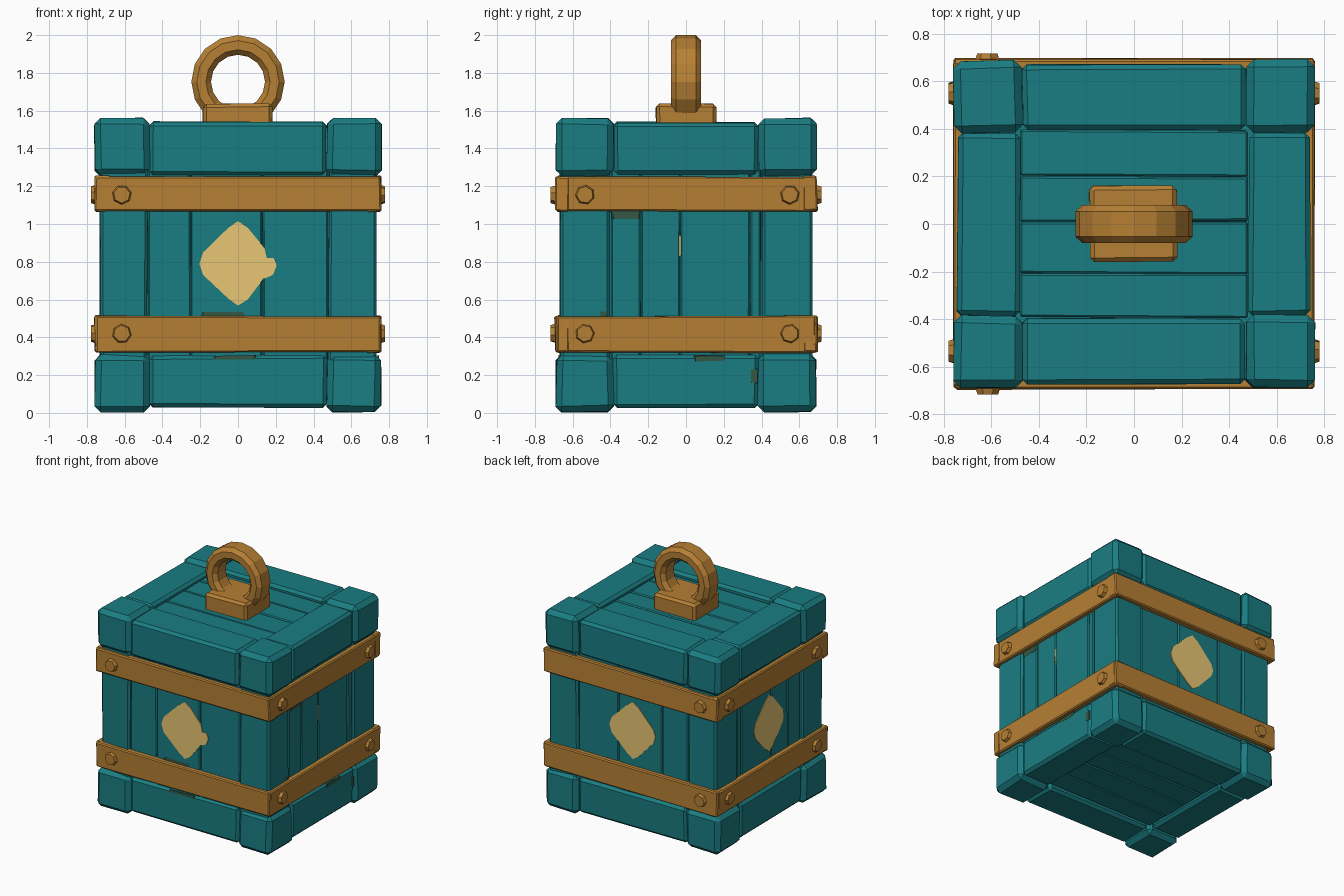
import bpy, bmesh, math, random
from mathutils import Vector, Matrix

if "Cube" in bpy.data.objects:
    bpy.data.objects.remove(bpy.data.objects["Cube"])

random.seed(7)


def material(name, rgb):
    m = bpy.data.materials.new(name)
    m.diffuse_color = (*rgb, 1)
    m.use_nodes = True
    m.node_tree.nodes["Principled BSDF"].inputs["Base Color"].default_value = m.diffuse_color
    return m


TEAL = material("teal_wood", (0.010, 0.205, 0.225))
GOLD = material("bronze_metal", (0.47, 0.215, 0.034))
SAND = material("pale_gold_paint", (0.80, 0.57, 0.175))
STAIN = material("dark_olive_stain", (0.035, 0.095, 0.06))


def finish(name, bm, mat):
    bmesh.ops.recalc_face_normals(bm, faces=bm.faces)
    me = bpy.data.meshes.new(name)
    bm.to_mesh(me)
    bm.free()
    me.materials.append(mat)
    ob = bpy.data.objects.new(name, me)
    bpy.context.collection.objects.link(ob)
    return ob


def box(name, lo, hi, mat, bevel=0.02, wobble=(0.005, 0.005, 0.005)):
    """Hand-hewn block: corners slightly moved, then chamfered edges."""
    lo, hi = Vector(map(min, lo, hi)), Vector(map(max, lo, hi))
    bm = bmesh.new()
    bmesh.ops.create_cube(bm, size=1)
    for v in bm.verts:
        for i in range(3):
            v.co[i] = (lo[i] + hi[i]) / 2 + v.co[i] * (hi[i] - lo[i]) \
                + random.uniform(-wobble[i], wobble[i])
    if bevel:
        bmesh.ops.bevel(bm, geom=bm.edges[:], offset=bevel, segments=1,
                        affect='EDGES', profile=0.5)
    return finish(name, bm, mat)


SIGNS = (-1, 1)

# Inner core closes the gaps between planks
box("inner_core", (-0.68, -0.62, 0.09), (0.68, 0.62, 1.465), TEAL, 0, (0, 0, 0))

# Corner blocks and corner posts
for sx in SIGNS:
    for sy in SIGNS:
        for z0, z1 in ((0.005, 0.31), (1.255, 1.56)):
            box("corner_block", (sx * 0.47, sy * 0.385, z0),
                (sx * 0.757, sy * 0.688, z1), TEAL, 0.032, (0.006,) * 3)
        box("corner_post", (sx * 0.48, sy * 0.40, 0.25),
            (sx * 0.728, sy * 0.665, 1.3), TEAL, 0.014, (0.006, 0.006, 0))

# Frame beams round the top and bottom
for z0, z1 in ((0.03, 0.305), (1.26, 1.54)):
    for s in SIGNS:
        box("long_beam", (-0.468, s * 0.395, z0), (0.468, s * 0.672, z1), TEAL, 0.02)
        box("side_beam", (s * 0.481, -0.383, z0), (s * 0.742, 0.383, z1), TEAL, 0.02)

# Vertical wall planks
seams_x = (-0.477, -0.25, 0.13, 0.477)
seams_y = (-0.397, -0.24, -0.03, 0.34, 0.397)
for s in SIGNS:
    for a, b in zip(seams_x, seams_x[1:]):
        box("wall_plank", (a + .001, s * 0.60, 0.25), (b - .001, s * 0.656, 1.3),
            TEAL, 0.008, (0.002, 0.002, 0))
    for a, b in zip(seams_y, seams_y[1:]):
        box("side_plank", (s * 0.66, a + .001, 0.25), (s * 0.72, b - .001, 1.3),
            TEAL, 0.008, (0.002, 0.002, 0))

# Lid and floor planks
seams_lid = (-0.395, -0.21, 0.01, 0.2, 0.395)
for z0, z1 in ((0.055, 0.12), (1.44, 1.512)):
    for a, b in zip(seams_lid, seams_lid[1:]):
        box("panel_plank", (-0.48, a + .001, z0), (0.48, b - .001, z1),
            TEAL, 0.008, (0, 0.004, 0.003))

# Metal bands
for z0, z1 in ((0.322, 0.513), (1.067, 1.252)):
    for s in SIGNS:
        box("front_band", (-0.755, s * 0.62, z0), (0.757, s * 0.695, z1),
            GOLD, 0.008, (0.005, 0.004, 0.006))
        box("side_band", (s * 0.68, -0.685, z0), (s * 0.758, 0.685, z1),
            GOLD, 0.008, (0.004, 0.004, 0.006))


# Bolts: chamfered heads
def bolt(pos, normal):
    bm = bmesh.new()
    rot = Vector((0, 0, 1)).rotation_difference(Vector(normal)).to_matrix().to_4x4()
    spin = Matrix.Rotation(random.uniform(0, 1), 4, 'Z')
    bmesh.ops.create_cone(bm, cap_ends=True, segments=7, radius1=0.062,
                          radius2=0.044, depth=0.055,
                          matrix=Matrix.Translation(pos) @ rot @ spin)
    finish("bolt", bm, GOLD)


for z in (0.42, 1.155):
    for s in SIGNS:
        bolt((-0.615, s * 0.69, z), (0, s, 0))
        for y in (-0.535, 0.55):
            bolt((s * 0.752, y, z), (s, 0, 0))


# Painted diamonds on the front, back and left
LEFT_SIDE = ((0.25, -0.19), (0, -0.222), (-0.25, -0.185), (-0.9, -0.06), (-1, 0),
             (-0.9, 0.06), (-0.25, 0.19), (0, 0.225), (0.25, 0.19))
NOTCHED = ((0.68, 0.085), (0.74, 0.03), (0.92, 0.03), (1, -0.01), (0.9, -0.06), (0.66, -0.08))
POINTED = ((0.88, 0.05), (0.96, 0), (0.88, -0.05))


def diamond(angle, dist, half_w, right_side):
    bm = bmesh.new()
    face = bm.faces.new([bm.verts.new((u * half_w, -dist, 0.79 + w))
                         for u, w in LEFT_SIDE + right_side])
    ext = bmesh.ops.extrude_face_region(bm, geom=[face])
    for v in ext["geom"]:
        if isinstance(v, bmesh.types.BMVert):
            v.co.y -= 0.008
    bm.transform(Matrix.Rotation(angle, 4, 'Z'))
    finish("painted_diamond", bm, SAND)


diamond(0, 0.654, 0.205, NOTCHED)
diamond(math.pi, 0.654, 0.205, POINTED)
diamond(-math.pi / 2, 0.718, 0.19, POINTED)

# Trace of paint in a seam of the right side
box("paint_trace", (0.714, -0.036, 0.83), (0.7215, -0.026, 0.94), SAND, 0, (0, 0, 0))

# Dark stains beside the bands
for x0, x1, z0, z1, d in ((-0.12, 0.09, 0.28, 0.303, 0.672), (-0.19, 0.03, 0.51, 0.532, 0.656)):
    box("front_stain", (x0, -d + .004, z0), (x1, -d - .0035, z1), STAIN, 0, (0.01, 0, 0.004))
for y0, y1, z0, z1, d in ((0.05, 0.2, 0.275, 0.303, 0.742), (0.34, 0.375, 0.16, 0.23, 0.742),
                          (-0.39, -0.25, 1.03, 1.07, 0.72), (-0.55, -0.42, 0.51, 0.535, 0.728)):
    box("side_stain", (d - .004, y0, z0), (d + .0035, y1, z1), STAIN, 0, (0, 0.01, 0.004))

# Handle foot
box("handle_foot", (-0.187, -0.16, 1.49), (0.182, 0.16, 1.637), GOLD, 0.018, (0.004,) * 3)

# Ring handle: chamfered section swept round a circle
section = ((0.143, -0.05), (0.17, -0.08), (0.218, -0.08), (0.247, -0.052),
           (0.247, 0.052), (0.218, 0.08), (0.17, 0.08), (0.143, 0.05))
N = 16
bm = bmesh.new()
rings = []
for i in range(N):
    a = 2 * math.pi * i / N
    rings.append([bm.verts.new((r * math.cos(a), y, 1.753 + r * math.sin(a)))
                  for r, y in section])
for i in range(N):
    p, q = rings[i], rings[(i + 1) % N]
    for j in range(len(section)):
        m = (j + 1) % len(section)
        bm.faces.new((p[j], p[m], q[m], q[j]))
finish("ring_handle", bm, GOLD)
